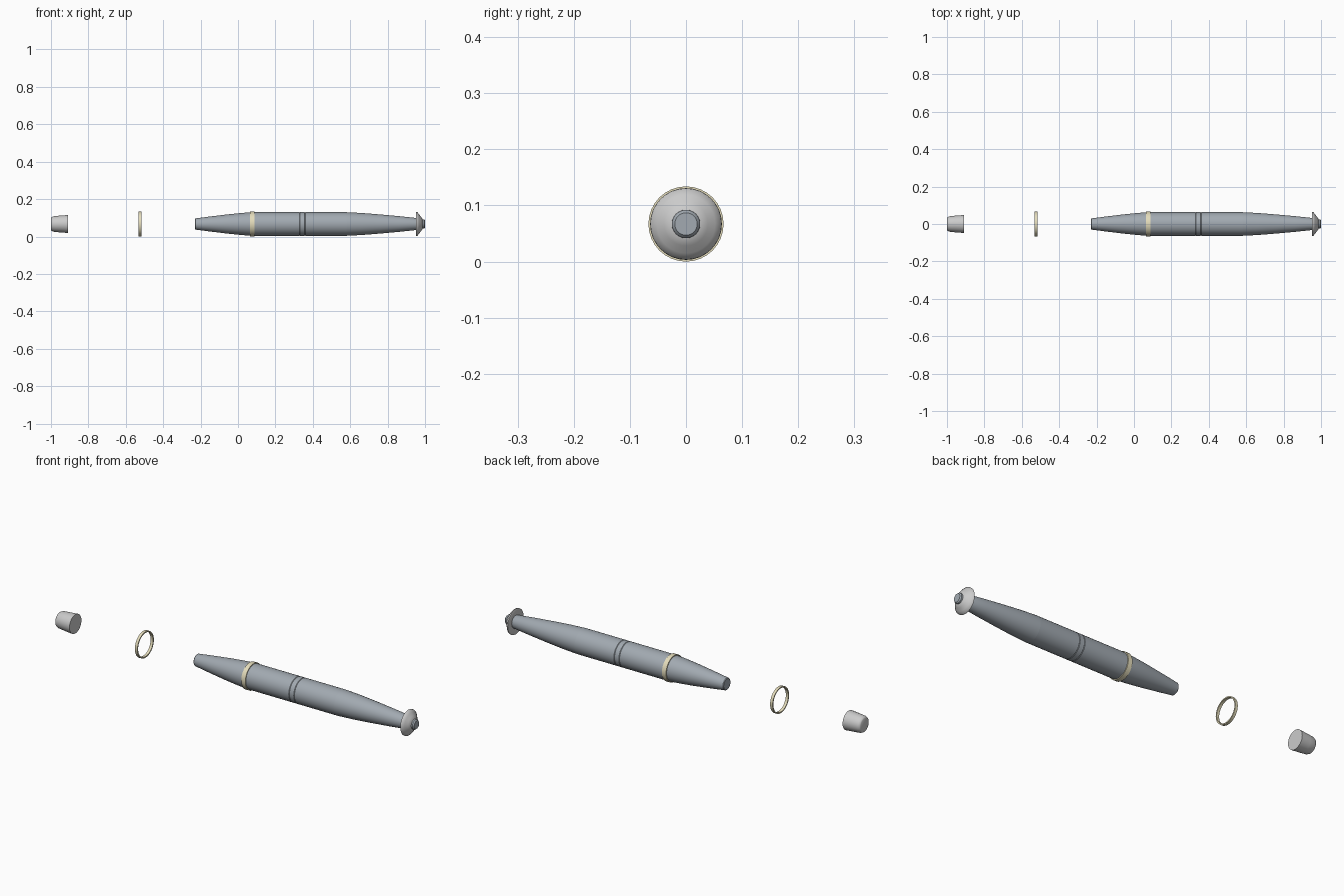
import bpy, bmesh, math

if "Cube" in bpy.data.objects:
    bpy.data.objects.remove(bpy.data.objects["Cube"])

AXIS_Z = 0.067
SIDES = 32


def material(name, color):
    m = bpy.data.materials.new(name)
    m.diffuse_color = color
    m.use_nodes = True
    m.node_tree.nodes["Principled BSDF"].inputs["Base Color"].default_value = m.diffuse_color
    return m


def lathe(name, profile, mat=None, closed=False, angle=30):
    """Revolve (x, radius) points around the long axis."""
    bm = bmesh.new()
    rings = []
    for x, r in profile:
        rings.append([bm.verts.new((x, r * math.cos(2 * math.pi * i / SIDES),
                                    AXIS_Z + r * math.sin(2 * math.pi * i / SIDES)))
                      for i in range(SIDES)])
    pairs = list(zip(rings, rings[1:]))
    if closed:
        pairs.append((rings[-1], rings[0]))
    else:
        bm.faces.new(rings[0])
        bm.faces.new(rings[-1])
    for a, b in pairs:
        for i in range(SIDES):
            j = (i + 1) % SIDES
            bm.faces.new((a[i], a[j], b[j], b[i]))
    bmesh.ops.recalc_face_normals(bm, faces=bm.faces)
    me = bpy.data.meshes.new(name)
    bm.to_mesh(me)
    bm.free()
    ob = bpy.data.objects.new(name, me)
    bpy.context.collection.objects.link(ob)
    if mat:
        me.materials.append(mat)
    bpy.ops.object.select_all(action='DESELECT')
    ob.select_set(True)
    bpy.context.view_layer.objects.active = ob
    bpy.ops.object.shade_smooth_by_angle(angle=math.radians(angle))
    return ob


steel = material("blue_grey", (0.36, 0.40, 0.44, 1))
cream = material("cream", (0.78, 0.72, 0.50, 1))

# Loose cap, rounded at its outer end
lathe("loose_cap", [(-1.0, 0.032), (-0.997, 0.037), (-0.988, 0.041), (-0.96, 0.044),
                    (-0.91, 0.048)], angle=45)


# Thin bands: one loose, one fitted on the barrel
def band(name, x0, x1, r_out, r_in):
    lathe(name, [(x0, r_in), (x0, r_out), (x1, r_out), (x1, r_in)], cream, closed=True)


band("loose_band", -0.531, -0.517, 0.066, 0.060)
band("fitted_band", 0.065, 0.088, 0.067, 0.058)

# Front section: tapered tip
lathe("tip_section", [(-0.23, 0.027), (-0.227, 0.030), (-0.15, 0.040), (-0.05, 0.052),
                      (0.02, 0.059), (0.075, 0.063)], steel)

# Straight barrel with a fine seam groove
lathe("barrel", [(0.075, 0.063), (0.328, 0.063), (0.330, 0.0615), (0.332, 0.063),
                 (0.356, 0.063), (0.358, 0.0615), (0.360, 0.063), (0.58, 0.063)], steel)

# Rear section: taper ending in a small knob
lathe("rear_section", [(0.58, 0.063), (0.66, 0.059), (0.76, 0.051), (0.86, 0.042),
                       (0.955, 0.032), (0.975, 0.026), (0.994, 0.025), (1.0, 0.020)], steel)

# Flared collar near the rear end
lathe("collar", [(0.953, 0.031), (0.951, 0.060), (0.953, 0.064), (0.959, 0.063),
                 (0.968, 0.052), (0.978, 0.039), (0.987, 0.026)], angle=45)
